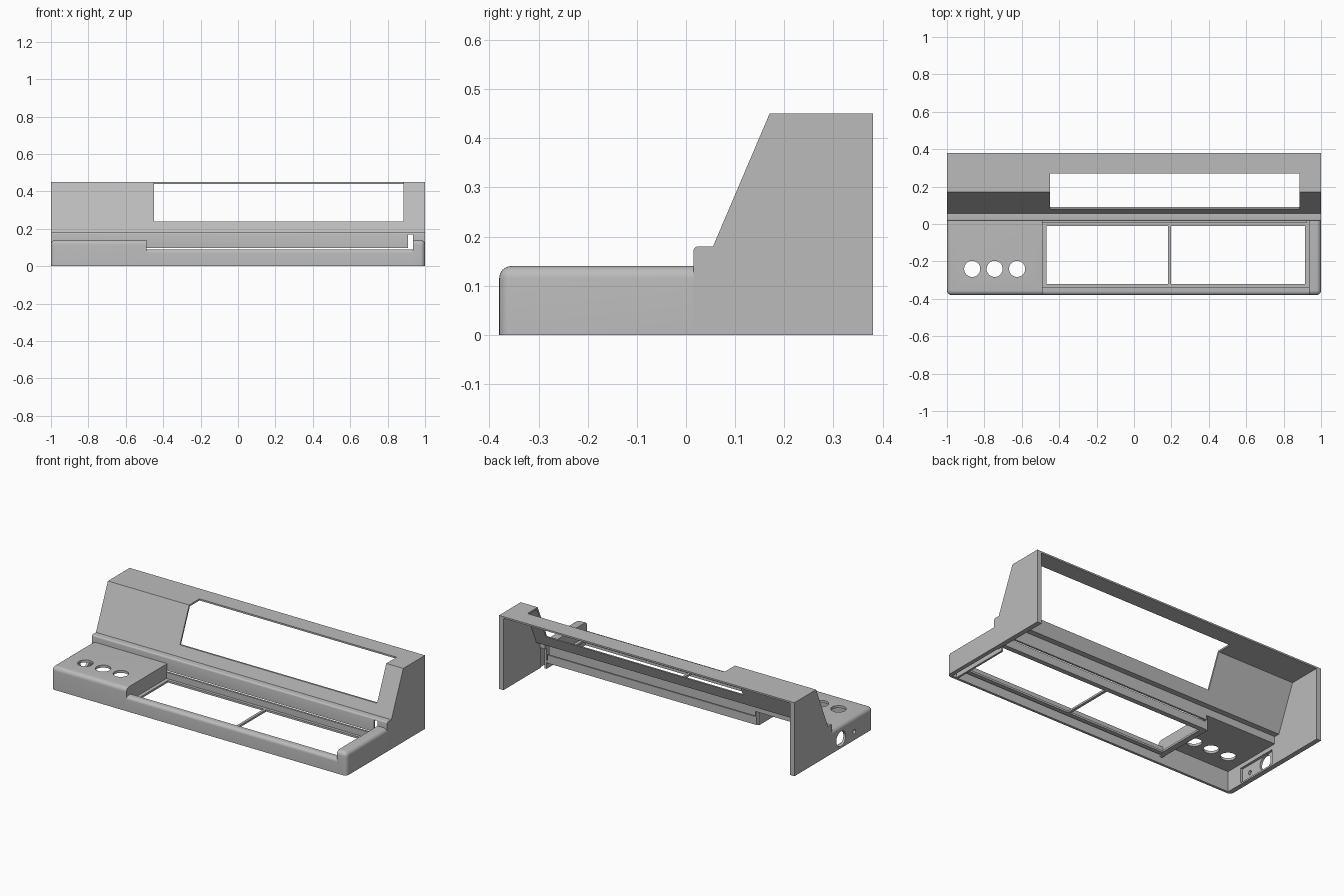
import bpy, bmesh, math
from mathutils import Matrix

old = bpy.data.objects.get("Cube")
if old:
    bpy.data.objects.remove(old, do_unlink=True)

grey = bpy.data.materials.new("case grey")
grey.use_nodes = True
colour = (0.5, 0.5, 0.5, 1)
grey.diffuse_color = colour
grey.node_tree.nodes["Principled BSDF"].inputs["Base Color"].default_value = colour


def finish(name, bm):
    bmesh.ops.recalc_face_normals(bm, faces=bm.faces)
    mesh = bpy.data.meshes.new(name)
    bm.to_mesh(mesh)
    bm.free()
    mesh.materials.append(grey)
    ob = bpy.data.objects.new(name, mesh)
    bpy.context.collection.objects.link(ob)
    return ob


def box_mesh(x, y, z):
    bm = bmesh.new()
    bmesh.ops.create_cube(bm, size=1)
    for v in bm.verts:
        v.co = [r[0] if c < 0 else r[1] for c, r in zip(v.co, (x, y, z))]
    return bm


def box(name, x, y, z):
    return finish(name, box_mesh(x, y, z))


def extrude(name, profile, x0, x1):
    """Extrude a (y, z) profile along x."""
    bm = bmesh.new()
    face = bm.faces.new([bm.verts.new((x0, y, z)) for y, z in profile])
    new = bmesh.ops.extrude_face_region(bm, geom=[face])["geom"]
    verts = [g for g in new if isinstance(g, bmesh.types.BMVert)]
    bmesh.ops.translate(bm, verts=verts, vec=(x1 - x0, 0, 0))
    return finish(name, bm)


def cylinder(centre, radius, axis):
    bm = bmesh.new()
    turn = Matrix.Rotation(math.pi / 2, 4, "Y") if axis == "x" else Matrix()
    bmesh.ops.create_cone(bm, cap_ends=True, segments=40, radius1=radius, radius2=radius,
                          depth=0.1, matrix=Matrix.Translation(centre) @ turn)
    return finish("cutter", bm)


def cut(ob, cutters):
    """Subtract the cutters from a part, then discard them."""
    for c in cutters:
        c.hide_render = True
        m = ob.modifiers.new("cut", "BOOLEAN")
        m.operation, m.solver, m.object = "DIFFERENCE", "EXACT", c
    bpy.context.view_layer.update()
    dg = bpy.context.evaluated_depsgraph_get()
    mesh = bpy.data.meshes.new_from_object(ob.evaluated_get(dg))
    ob.modifiers.clear()
    ob.data = mesh
    for c in cutters:
        bpy.data.objects.remove(c, do_unlink=True)


def arc(cy, cz, r, start, end, n=6):
    steps = [math.radians(start + (end - start) * i / n) for i in range(n + 1)]
    return [(cy + r * math.cos(a), cz + r * math.sin(a)) for a in steps]


KEY_L, KEY_R = -0.49, 0.935
FRONT, STEP, BACK = -0.38, 0.015, 0.38

# Lower case: rounded box, hollow, with the key bay removed
bm = box_mesh((-1, 1), (FRONT, STEP), (0, 0.14))
edges = [e for e in bm.edges
         if not all(v.co.z < 0.01 for v in e.verts)
         and not all(v.co.y > 0 for v in e.verts)]
bmesh.ops.bevel(bm, geom=edges, offset=0.025, segments=6, profile=0.5, affect="EDGES")
lower_case = finish("lower_case", bm)
cutters = [
    box("cutter", (KEY_L, KEY_R), (-1, 1), (-1, 1)),
    box("cutter", (-0.97, KEY_L - 0.015), (-0.365, 1), (-1, 0.125)),
    box("cutter", (KEY_L - 0.05, KEY_L + 0.05), (-0.365, 1), (-1, 0.04)),
    box("cutter", (KEY_R + 0.012, 0.975), (-0.365, 1), (-1, 0.125)),
    # socket recess and sockets in the side
    box("cutter", (-0.985, -0.9), (-0.26, 0.005), (0.01, 0.1)),
    cylinder((-1, -0.07, 0.057), 0.045, "x"),
    cylinder((-1, -0.2, 0.052), 0.013, "x"),
]
# knob holes
cutters += [cylinder((x, -0.24, 0.14), 0.043, "z") for x in (-0.865, -0.745, -0.625)]
cut(lower_case, cutters)

# Front lip of the key bay
lip = [(FRONT, 0)] + arc(FRONT + 0.02, 0.07, 0.02, 180, 90)
lip += [(-0.34, 0.09), (-0.34, 0.04), (-0.347, 0.04), (-0.347, 0.078), (-0.365, 0.078), (-0.365, 0)]
front_lip = extrude("front_lip", lip, KEY_L, KEY_R)

# Key bay: rear wall, ledge frame and divider
box("key_bay_rear_wall", (KEY_L, KEY_R - 0.01), (0.008, 0.02), (0.04, 0.09))
ledge = box("key_bay_ledge", (KEY_L, KEY_R), (-0.345, 0.015), (0.04, 0.052))
cut(ledge, [box("cutter", (-0.468, 0.915), (-0.32, -0.01), (0, 1))])
box("key_bay_divider", (0.182, 0.198), (-0.33, 0), (0.04, 0.052))

# Upper shell: step, sloping panel and top
outer = arc(STEP + 0.01, 0.17, 0.01, 180, 90, 4) + [(0.055, 0.18), (0.17, 0.45), (BACK, 0.45)]
inner = [(BACK, 0.44), (0.177, 0.44), (0.062, 0.17), (0.027, 0.17), (0.027, 0.097), (STEP, 0.097)]
upper_shell = extrude("upper_shell", outer + inner, -0.985, 0.985)
cut(upper_shell, [
    box("cutter", (-0.45, 0.885), (0, 0.27), (0.24, 1)),
    box("cutter", (-1.1, KEY_L), (-0.1, 0.05), (0, 0.125)),
    box("cutter", (KEY_R - 0.01, 1.1), (-0.1, 0.05), (0, 0.125)),
    box("cutter", (0.91, KEY_R), (-0.1, 0.05), (0, 0.17)),
])

# End walls
parts = [lower_case, front_lip, upper_shell]
for name, x0, x1 in (("right_end_wall", -1, -0.97), ("left_end_wall", 0.97, 1)):
    parts.append(extrude(name, outer + [(BACK, 0), (STEP, 0)], x0, x1))

# Smooth the rounded edges only
bpy.ops.object.select_all(action="DESELECT")
for ob in parts:
    ob.select_set(True)
bpy.context.view_layer.objects.active = lower_case
bpy.ops.object.shade_smooth_by_angle(angle=math.radians(30))
